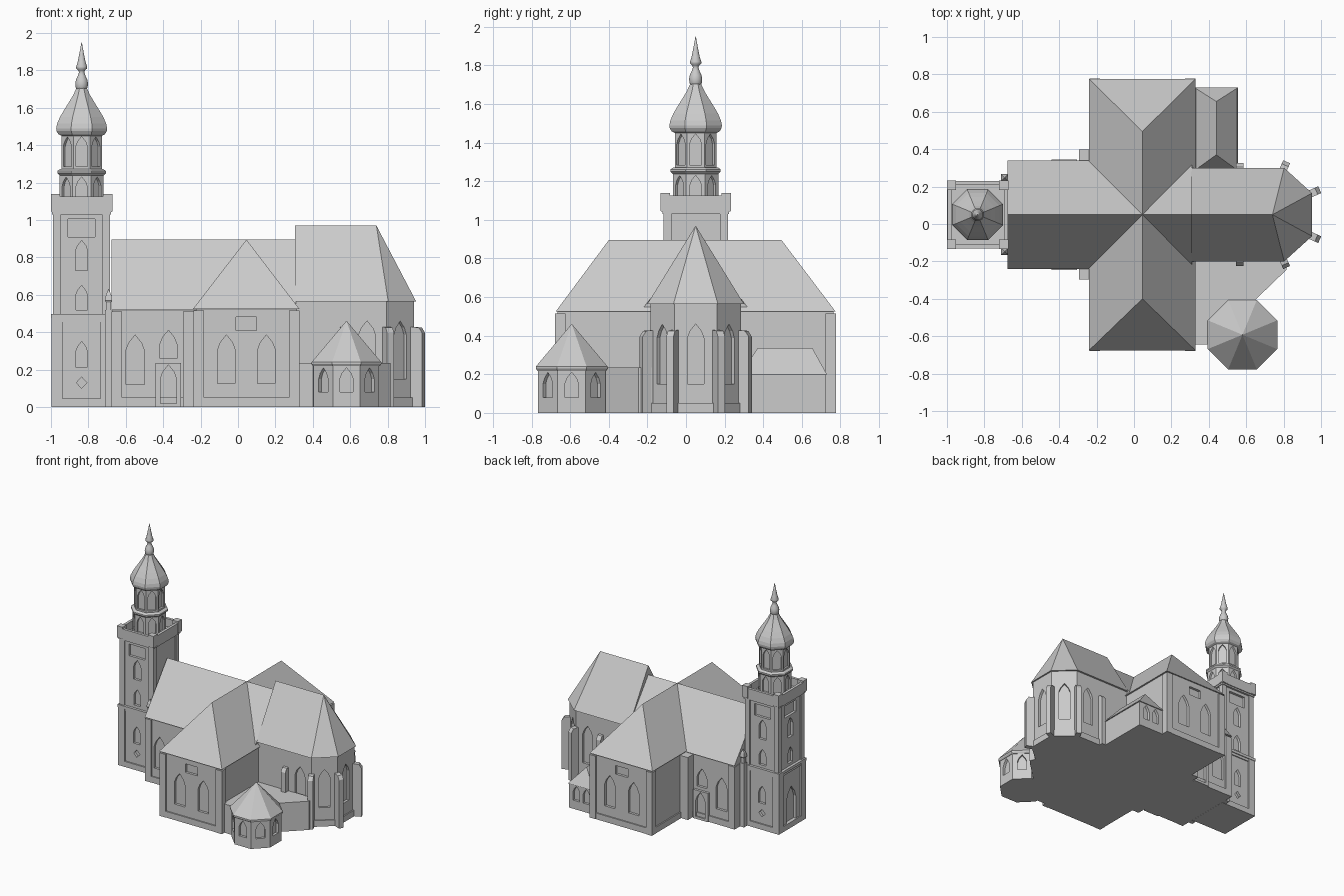
import bpy, bmesh, math
from mathutils import Vector

if "Cube" in bpy.data.objects:
    bpy.data.objects.remove(bpy.data.objects["Cube"])

stone = bpy.data.materials.new("light_grey_stone")
stone.diffuse_color = (0.6, 0.6, 0.6, 1)
stone.use_nodes = True
stone.node_tree.nodes["Principled BSDF"].inputs["Base Color"].default_value = stone.diffuse_color
CY = 0.05                      # main church axis


def finish(name, bm, smooth=False):
    bmesh.ops.recalc_face_normals(bm, faces=bm.faces)
    me = bpy.data.meshes.new(name)
    bm.to_mesh(me)
    bm.free()
    me.materials.append(stone)
    for p in me.polygons:
        p.use_smooth = smooth
    ob = bpy.data.objects.new(name, me)
    bpy.context.collection.objects.link(ob)
    return ob


def hull(name, pts):
    """Convex solid around a few points."""
    bm = bmesh.new()
    for p in pts:
        bm.verts.new(p)
    res = bmesh.ops.convex_hull(bm, input=bm.verts)
    junk = [v for v in res["geom_interior"] if isinstance(v, bmesh.types.BMVert)]
    bmesh.ops.delete(bm, geom=junk, context='VERTS')
    bmesh.ops.dissolve_limit(bm, angle_limit=0.01, verts=bm.verts, edges=bm.edges)
    return finish(name, bm)


def prism(name, poly, z0, z1):
    return hull(name, [(x, y, z) for x, y in poly for z in (z0, z1)])


def box(name, x0, x1, y0, y1, z0, z1):
    return prism(name, [(x0, y0), (x1, y0), (x1, y1), (x0, y1)], z0, z1)


def lathe(name, cx, cy, profile, n=8, smooth=False):
    """Stack of n-sided rings; profile is (apothem, z)."""
    bm = bmesh.new()
    rings = []
    for r, z in profile:
        R = r / math.cos(math.pi / n)
        rings.append([bm.verts.new((cx + R * math.cos((i + .5) * math.tau / n),
                                    cy + R * math.sin((i + .5) * math.tau / n), z)) for i in range(n)])
    for a, b in zip(rings, rings[1:]):
        for i in range(n):
            j = (i + 1) % n
            bm.faces.new((a[i], a[j], b[j], b[i]))
    bm.faces.new(rings[0])
    bm.faces.new(rings[-1])
    return finish(name, bm, smooth)


def lancet(w, z0, z1):
    s = z1 - min(0.85 * w, 0.5 * (z1 - z0))
    m = s + 0.5 * (z1 - s)
    return [(-w/2, z0), (w/2, z0), (w/2, s), (.34*w, m), (0, z1), (-.34*w, m), (-w/2, s)]


def rect(w, z0, z1):
    return [(-w/2, z0), (w/2, z0), (w/2, z1), (-w/2, z1)]


def cut(ob, openings, depth=0.02):
    """Sink openings (x, y, outward angle, outline) into a wall."""
    bm = bmesh.new()
    for x, y, ang, shape in openings:
        n = Vector((math.cos(ang), math.sin(ang), 0))
        t = Vector((-n.y, n.x, 0))
        rows = [[bm.verts.new(Vector((x, y, z)) + t * u + n * d) for u, z in shape]
                for d in (-depth, 0.01)]
        bm.faces.new(rows[0])
        bm.faces.new(rows[1])
        for i in range(len(shape)):
            j = (i + 1) % len(shape)
            bm.faces.new((rows[0][i], rows[0][j], rows[1][j], rows[1][i]))
    cutter = finish("cutter", bm)
    cutter.hide_render = True
    mod = ob.modifiers.new("openings", 'BOOLEAN')
    mod.operation, mod.solver, mod.object = 'DIFFERENCE', 'EXACT', cutter
    bpy.context.view_layer.objects.active = ob
    bpy.ops.object.modifier_apply(modifier=mod.name)
    bpy.data.objects.remove(cutter)


S, N, W, E = -math.pi/2, math.pi/2, math.pi, 0.0

# --- nave ---
nave = box("nave_walls", -0.67, 0.3, -0.225, 0.325, 0, 0.53)
cut(nave, [(x, y, a, sh) for y, a in ((-0.225, S), (0.325, N))
           for x, sh in ((-0.55, lancet(.1, .12, .385)), (-0.372, lancet(.09, .26, .41)))])
box("nave_plinth", -0.675, 0.3, -0.235, 0.335, 0, 0.05)
hull("nave_roof", [(x, y, z) for x in (-0.675, 0.31)
                   for y, z in ((-0.24, .52), (0.34, .52), (CY, .895))])
for s, tag in ((-1, "south"), (1, "north")):
    def band(name, x0, x1, d0, d1, z1):
        ya, yb = sorted((CY + s * d0, CY + s * d1))
        return box(name + "_" + tag, x0, x1, ya, yb, 0, z1)
    band("nave_corner_pier", -0.675, -0.62, 0.2, 0.287, 0.51)
    band("crossing_buttress", -0.295, -0.225, 0.2, 0.348, 0.51)
    porch = band("side_door_surround", -0.44, -0.305, 0.2, 0.295, 0.235)
    cut(porch, [(-0.372, CY + s * 0.295, s * N, lancet(.085, .02, .225))])
    # pinnacled pier beside the tower
    y = CY + s * 0.197
    box("pinnacle_pier_" + tag, -0.71, -0.67, y - .02, y + .02, 0, 0.52)
    lathe("pinnacle_" + tag, -0.692, y, [(.014, .52), (.014, .56), (.02, .57), (.014, .6), (.001, .63)], 4)

# --- transept ---
tr = box("transept_walls", -0.225, 0.315, -0.665, 0.765, 0, 0.53)
wins = []
for y, a in ((-0.665, S), (0.765, N)):
    wins += [(0.045 + dx, y, a, lancet(.094, .125, .385)) for dx in (-.107, .107)]
    wins.append((0.045, y, a, rect(.11, .41, .48)))
cut(tr, wins)
box("transept_plinth", -0.235, 0.325, -0.675, 0.775, 0, 0.05)
for i, x in enumerate((-0.237, 0.273)):
    for j, y in enumerate((-0.678, 0.723)):
        box(f"transept_corner_pier_{i}{j}", x, x + .055, y, y + .055, 0, 0.515)
hull("transept_roof", [(x, y, .525) for x in (-0.24, .328) for y in (-0.675, .775)]
     + [(.045, -0.4, .895), (.045, .495, .895)])

# --- choir with three-sided apse ---
apse = [(0.795, -0.185), (0.94, -0.06), (0.94, 0.16), (0.795, 0.285)]
choir = prism("choir_walls", [(0.3, 0.285), (0.3, -0.185)] + apse, 0, 0.57)
wins = []
for a, b in zip(apse, apse[1:]):
    ang = math.atan2(a[0] - b[0], b[1] - a[1])
    wins.append(((a[0] + b[0]) / 2, (a[1] + b[1]) / 2, -abs(ang) if a[1] < -0.1 else abs(ang),
                 lancet(.085, .15, .46)))
wins += [(0.69, -0.185, S, lancet(.09, .15, .46)), (0.69, 0.285, N, lancet(.09, .15, .46))]
cut(choir, wins)
prism("choir_plinth", [(0.3, 0.293), (0.3, -0.193), (0.8, -0.193), (.95, -.063), (.95, .163), (.8, .293)], 0, 0.05)
hull("choir_roof", [(x, y, .565) for x, y in
                    [(.305, .3), (.305, -.2), (.803, -.2), (.952, -.065), (.952, .165), (.803, .3)]]
     + [(.305, CY, .97), (.74, CY, .97)])

# --- stepped-top buttresses around the choir ---
spots = [(0.565, 0.285, 90, .04), (0.795, 0.285, 66, .052), (0.94, 0.16, 24, .058)]
for i, (x, y, deg, out) in enumerate(spots):
    for s in (1, -1):
        a = math.radians(deg) * s
        p = Vector((x, CY + s * (y - CY), 0))
        n = Vector((math.cos(a), math.sin(a), 0))
        t = Vector((-n.y, n.x, 0)) * 0.02
        hull(f"buttress_{i}_{'north' if s > 0 else 'south'}",
             [p + n * d + t * k + Vector((0, 0, z)) for k in (-1, 1)
              for d, z in ((-.03, 0), (out, 0), (out, .395), (out - .02, .425), (-.03, .43))])

# --- sacristy on the north side ---
sac = box("sacristy_walls", 0.31, 0.55, 0.28, 0.722, 0, 0.21)
cut(sac, [(x, 0.722, N, lancet(.06, .07, .19)) for x in (.395, .485)])
hull("sacristy_roof", [(x, y, .2) for x in (.322, .557) for y in (.285, .73)]
     + [(.44, .37, .335), (.44, .655, .335)])

# --- low link and octagonal chapel on the south side ---
prism("chapel_link", [(.31, -.18), (.815, -.18), (.815, -.245), (.4, -.645), (.31, -.645)], 0, 0.235)
OX, OY = 0.58, -0.592
chapel = lathe("chapel_walls", OX, OY, [(.175, 0), (.175, .225)])
cut(chapel, [(OX + .175 * math.cos(a), OY + .175 * math.sin(a), a, lancet(.07, .08, .21))
             for a in (k * math.pi / 4 for k in range(-4, 2))])
lathe("chapel_roof", OX, OY, [(.178, .218), (.186, .23), (.186, .24), (.001, .46)])

# --- tower shaft ---
TX = -0.836


def tower_box(name, hx, hy, z0, z1):
    return box(name, TX - hx, TX + hx, CY - hy, CY + hy, z0, z1)


def corners(name, hx, hy, w, z0, z1):
    for i in (-1, 1):
        for j in (-1, 1):
            x, y = TX + i * (hx - w / 2), CY + j * (hy - w / 2)
            box(f"{name}_{i + 1}{j + 1}", x - w/2, x + w/2, y - w/2, y + w/2, z0, z1)


diamond = [(0, .1), (.028, .13), (0, .16), (-.028, .13)]
low = tower_box("tower_lower_stage", .15, .163, 0, .48)
cut(low, [(TX, CY + s * .163, s * N, sh) for s in (-1, 1) for sh in (lancet(.06, .21, .35), diamond)]
    + [(TX - .15, CY, W, lancet(.12, .02, .33))])
tower_box("tower_plinth", .16, .174, 0, .045)
corners("tower_lower_pier", .16, .174, .058, 0, .48)
tower_box("tower_lower_band", .157, .171, .455, .48)
tower_box("tower_string_course", .164, .178, .475, .497)
up = tower_box("tower_upper_stage", .142, .157, .48, 1.04)
cut(up, [(x, y, a, sh) for x, y, a in ((TX, CY - .157, S), (TX, CY + .157, N), (TX - .142, CY, W))
         for sh in (lancet(.062, .52, .65), lancet(.065, .73, .89), rect(.145, .91, 1.005))])
corners("tower_upper_pier", .152, .167, .042, .49, 1.035)
tower_box("tower_cornice", .158, .173, 1.03, 1.045)

# --- parapet ---
HX, HY, T = .162, .18, .022
tower_box("parapet_floor", HX, HY, 1.042, 1.06)
for s, tag in ((-1, "a"), (1, "b")):
    x, y = TX + s * (HX - T / 2), CY + s * (HY - T / 2)
    box("parapet_x_" + tag, x - T/2, x + T/2, CY - HY, CY + HY, 1.05, 1.125)
    box("parapet_y_" + tag, TX - HX, TX + HX, y - T/2, y + T/2, 1.05, 1.125)
corners("parapet_post", HX + .003, HY + .003, .05, 1.045, 1.14)

# --- octagonal lantern, dome and finial ---
for name, r, z0, z1, win in (("lantern_lower", .118, 1.05, 1.25, lancet(.058, 1.1, 1.23)),
                             ("lantern_upper", .108, 1.25, 1.47, lancet(.062, 1.285, 1.445))):
    tier = lathe(name, TX, CY, [(r, z0), (r, z1)])
    cut(tier, [(TX + r * math.cos(a), CY + r * math.sin(a), a, win)
               for a in (k * math.pi / 4 for k in range(8))], 0.015)
lathe("lantern_cornice", TX, CY, [(.118, 1.238), (.13, 1.25), (.13, 1.262), (.115, 1.272)])
lathe("dome", TX, CY, [(.108, 1.45), (.124, 1.458), (.134, 1.475), (.136, 1.49), (.131, 1.515), (.116, 1.55),
                       (.094, 1.588), (.069, 1.628), (.045, 1.668), (.028, 1.705)])
lathe("finial", TX, CY, [(.026, 1.695), (.032, 1.71), (.034, 1.73), (.03, 1.75), (.02, 1.772), (.014, 1.79),
                         (.018, 1.8), (.029, 1.81), (.029, 1.82), (.021, 1.845), (.012, 1.89), (.001, 1.95)], 12, True)
